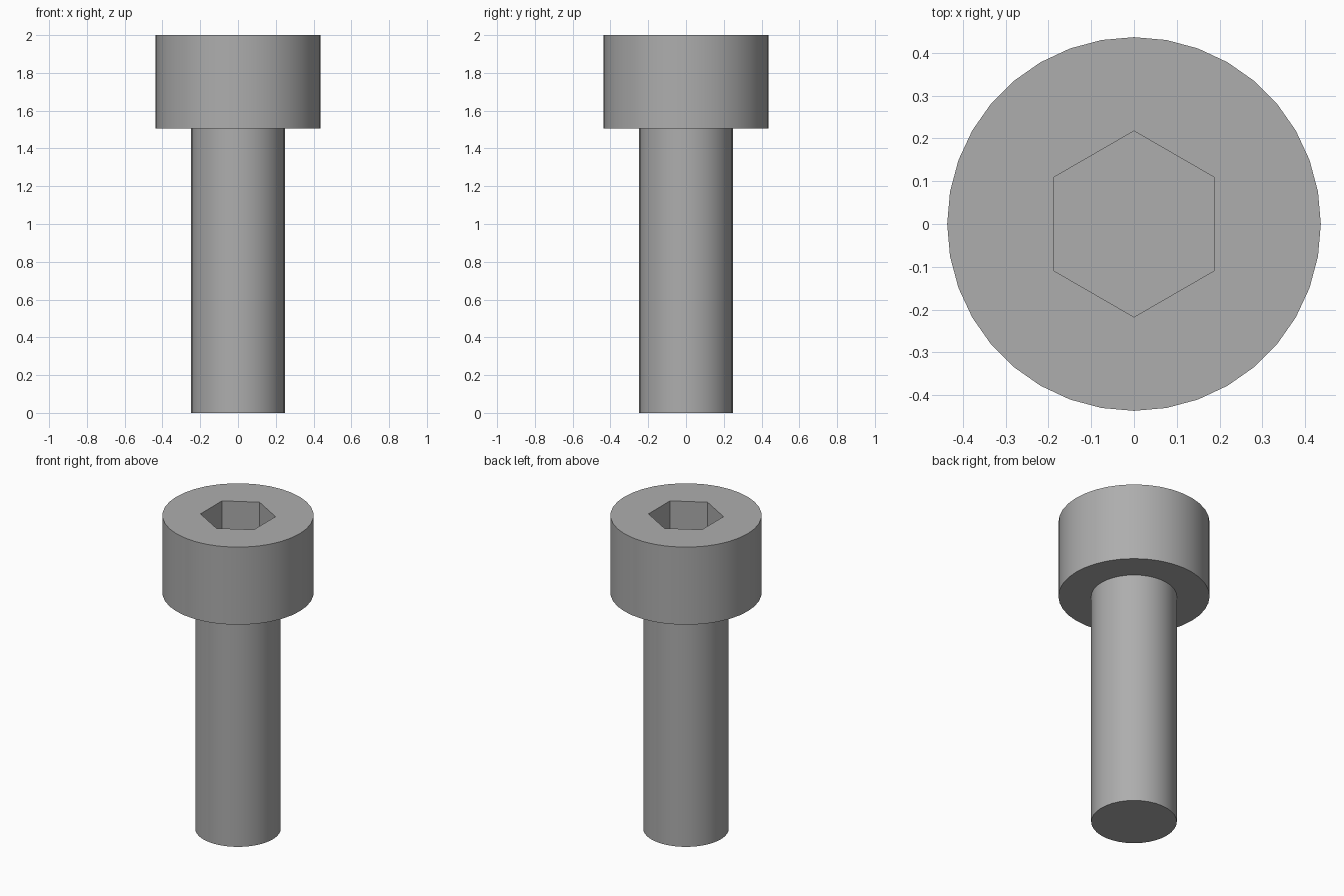
import bpy
import math

cube = bpy.data.objects.get("Cube")
if cube:
    bpy.data.objects.remove(cube, do_unlink=True)

HEAD_BASE, TOP, SOCKET_DEPTH = 1.505, 2.0, 0.25

steel = bpy.data.materials.new("grey_steel")
steel.use_nodes = True
color = (0.42, 0.42, 0.42, 1)
steel.diffuse_color = color
steel.node_tree.nodes["Principled BSDF"].inputs["Base Color"].default_value = color


def cylinder(name, sides, radius, bottom, top):
    bpy.ops.mesh.primitive_cylinder_add(
        vertices=sides, radius=radius, depth=top - bottom,
        location=(0, 0, (bottom + top) / 2))
    obj = bpy.context.object
    obj.name = obj.data.name = name
    obj.data.materials.append(steel)
    return obj


def smooth(obj):
    bpy.ops.object.select_all(action='DESELECT')
    obj.select_set(True)
    bpy.context.view_layer.objects.active = obj
    bpy.ops.object.shade_smooth_by_angle(angle=math.radians(30))


# Plain shank
shank = cylinder("shank", 36, 0.2475, 0, HEAD_BASE)
smooth(shank)

# Cylindrical head with a hexagonal socket cut into the top
head = cylinder("head", 36, 0.437, HEAD_BASE, TOP)
cutter = cylinder("socket_cutter", 6, 0.2175, TOP - SOCKET_DEPTH, TOP + 0.1)
cutter.hide_render = True
cut = head.modifiers.new("hex_socket", 'BOOLEAN')
cut.operation = 'DIFFERENCE'
cut.solver = 'EXACT'
cut.object = cutter
bpy.context.view_layer.objects.active = head
bpy.ops.object.modifier_apply(modifier=cut.name)
bpy.data.objects.remove(cutter, do_unlink=True)
smooth(head)
